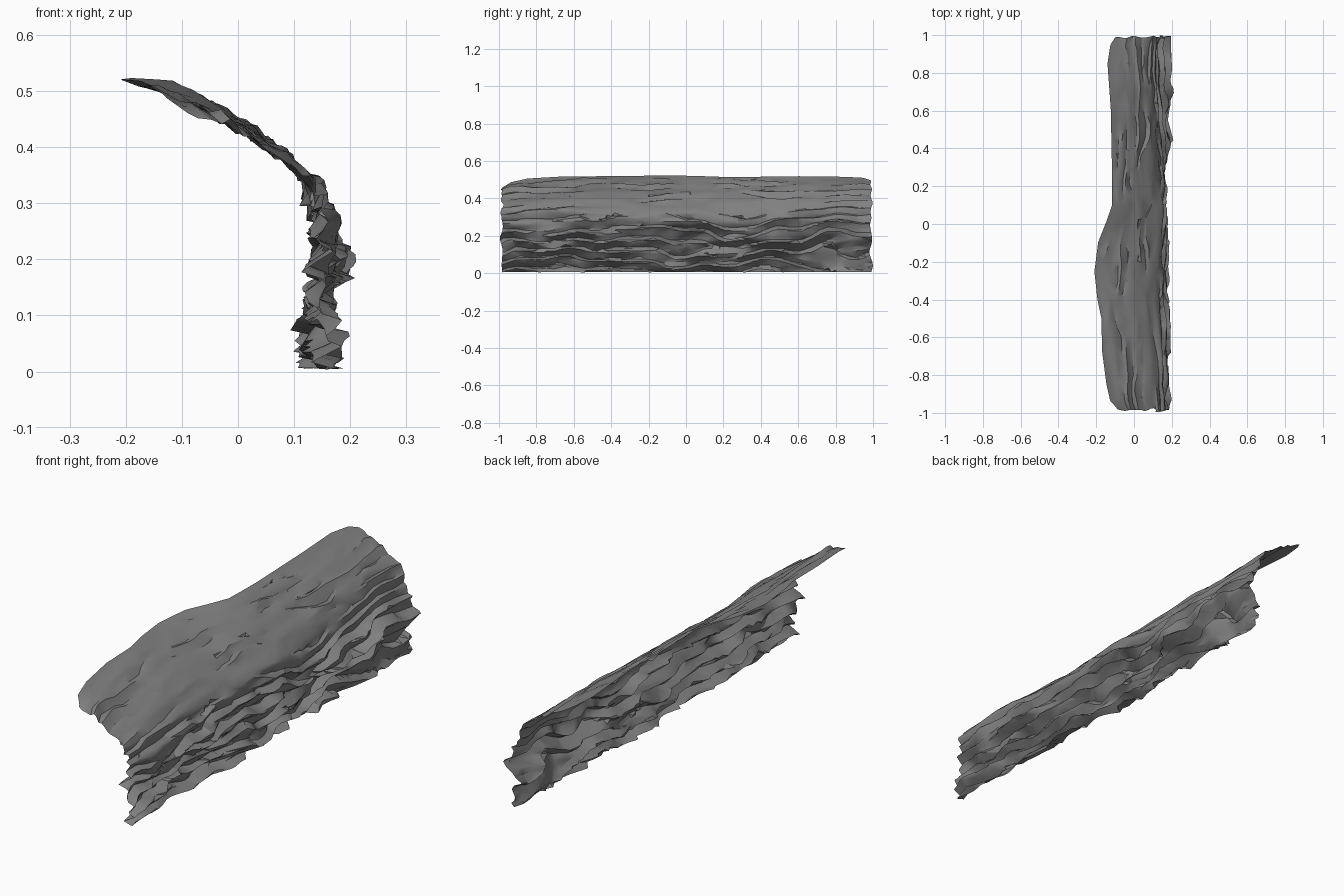
import bpy
import bmesh
import math
from mathutils import Vector, noise

if "Cube" in bpy.data.objects:
    bpy.data.objects.remove(bpy.data.objects["Cube"])

# Overhanging cliff sheet: centre line in x,z from foot to lip
PROFILE = [(0.146, 0.006), (0.147, 0.10), (0.151, 0.20), (0.155, 0.27), (0.136, 0.325),
           (0.086, 0.382), (0.02, 0.428), (-0.06, 0.476), (-0.15, 0.518)]
# Lip outline along y: (y, x of lip, z of lip)
LIP = [(-0.98, -0.09, 0.462), (-0.94, -0.125, 0.488), (-0.85, -0.145, 0.507), (-0.68, -0.167, 0.52),
       (-0.5, -0.172, 0.52), (-0.4, -0.193, 0.52), (-0.25, -0.21, 0.52), (-0.1, -0.19, 0.522),
       (0.0, -0.15, 0.521), (0.1, -0.115, 0.52), (0.3, -0.115, 0.518), (0.6, -0.125, 0.514),
       (0.85, -0.142, 0.512), (0.95, -0.125, 0.51), (0.99, -0.10, 0.497)]
NY, NS = 190, 70


def lerp_table(table, k):
    k = max(table[0][0], min(table[-1][0], k))
    for a, b in zip(table, table[1:]):
        if k <= b[0]:
            f = (k - a[0]) / (b[0] - a[0])
            return [p + (q - p) * f for p, q in zip(a[1:], b[1:])]


# Profile indexed by arc length
arc = [(0.0, *PROFILE[0])]
for a, b in zip(PROFILE, PROFILE[1:]):
    arc.append((arc[-1][0] + math.dist(a, b), *b))
LENGTH = arc[-1][0]


def n(a, b, c):
    return noise.noise(Vector((a, b, c)))


def sheet_point(y, s):
    t = s / LENGTH
    x, z = lerp_table(arc, s)
    x0, z0 = lerp_table(arc, s - 0.03)
    x1, z1 = lerp_table(arc, s + 0.03)
    normal = Vector((z1 - z0, x0 - x1)).normalized()
    # bend the upper half to the varying lip
    w = max(0.0, (t - 0.42) / 0.58) ** 1.3
    lx, lz = lerp_table(LIP, y)
    x += w * (lx + 0.15)
    z += w * (lz - 0.518)
    # broken strata: overhanging saw-tooth ledges that fade in and out along y
    low = 1 - min(1, max(0, (t - 0.33) / 0.2))
    phase = s * 17 + 1.8 * n(y * 1.8, s * 4, 4.2) + 0.6 * n(y * 6, s * 6, 9.1)
    saw = phase - math.floor(phase)
    saw = saw / 0.8 if saw < 0.8 else (1 - saw) / 0.2
    strength = max(0.0, min(1.0, 0.4 + 0.3 * low + 1.5 * n(y * 4.5, math.floor(phase) * 1.7, 2.5)))
    d = (saw - 0.5) * strength * (0.016 + 0.04 * low)
    # bulges, then finer chips
    d += n(y * 2.0, s * 8, 1.0) * (0.016 + 0.03 * low)
    d += n(y * 8, s * 26, 7.0) * (0.007 + 0.022 * low)
    d *= 1 - 0.6 * max(0, (t - 0.85) / 0.15)
    x += normal.x * d
    z += normal.y * d
    yy = y + 0.015 * n(s * 14, y * 3, 5.0)
    return (max(-0.21, min(0.21, x)), max(-1, min(1, yy)), max(0.0, min(0.527, z)))


bm = bmesh.new()
rows = []
for j in range(NY + 1):
    y = -0.985 + 1.975 * j / NY
    rows.append([bm.verts.new(sheet_point(y, LENGTH * i / NS)) for i in range(NS + 1)])
for a, b in zip(rows, rows[1:]):
    for i in range(NS):
        bm.faces.new((a[i], b[i], b[i + 1], a[i + 1]))
mesh = bpy.data.meshes.new("cliff_overhang")
bm.to_mesh(mesh)
bm.free()
cliff = bpy.data.objects.new("cliff_overhang", mesh)
bpy.context.collection.objects.link(cliff)
bpy.context.view_layer.objects.active = cliff
cliff.select_set(True)

# Dark stone
stone = bpy.data.materials.new("dark_stone")
stone.diffuse_color = (0.22, 0.22, 0.22, 1)
stone.use_nodes = True
stone.node_tree.nodes["Principled BSDF"].inputs["Base Color"].default_value = stone.diffuse_color
mesh.materials.append(stone)

# Reduce to irregular low-poly facets, then keep the ledge edges sharp
dec = cliff.modifiers.new("facets", 'DECIMATE')
dec.ratio = 0.1
bpy.ops.object.modifier_apply(modifier=dec.name)
bpy.ops.object.shade_smooth_by_angle(angle=math.radians(35))
